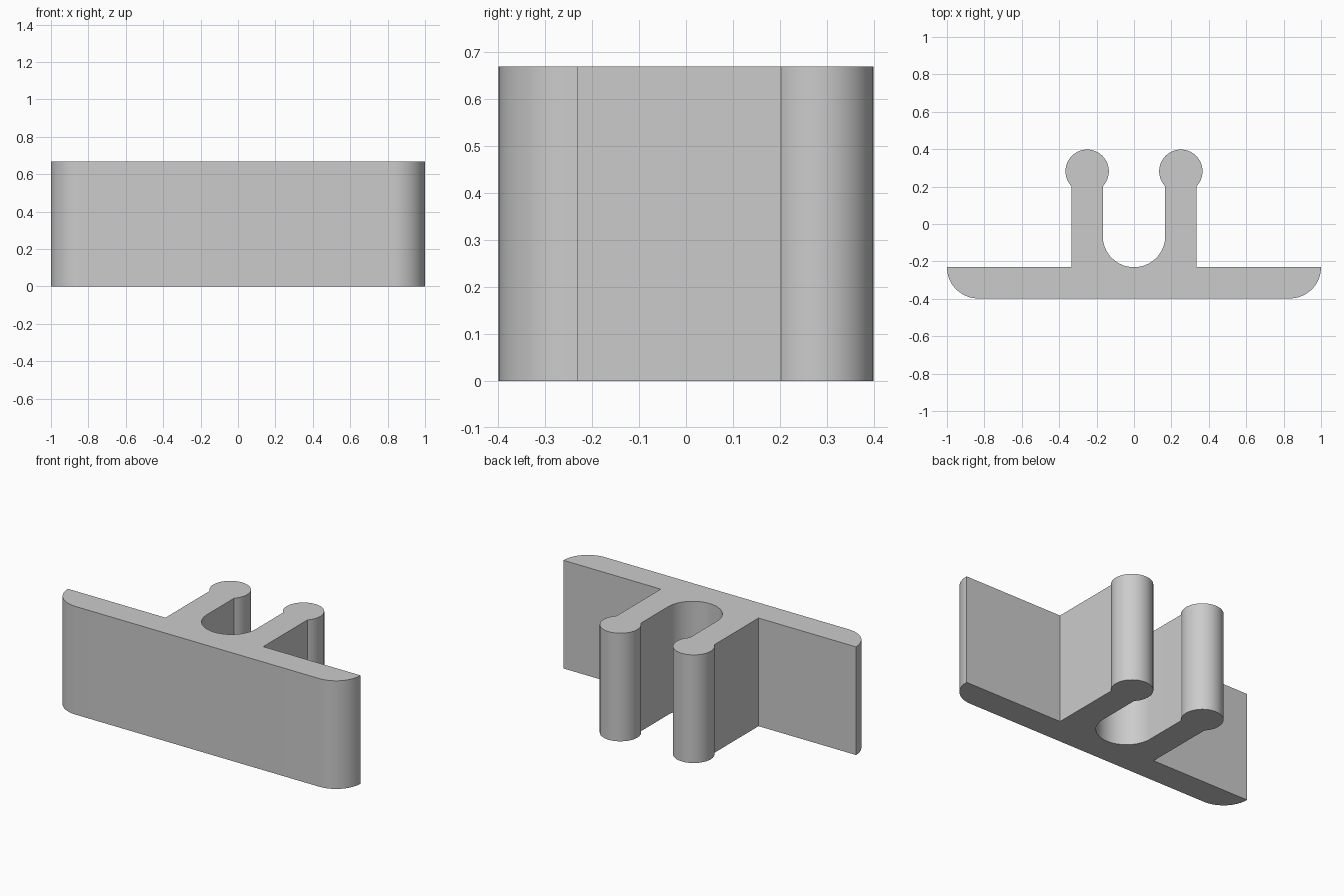
import bpy, bmesh
from math import sin, cos, radians, asin, degrees

cube = bpy.data.objects.get("Cube")
if cube:
    bpy.data.objects.remove(cube, do_unlink=True)

HEIGHT = 0.668
FRONT, BACK = -0.398, -0.231      # faces of the plate
CORNER = BACK - FRONT             # radius of the rounded plate ends
SLOT, LEG = 0.167, 0.334          # inner and outer x of a prong
BEAD = 0.116                      # radius of the prong tip
MID = (SLOT + LEG) / 2


def arc(cx, cy, r, start, end, steps):
    angles = [radians(start + (end - start) * i / steps) for i in range(steps + 1)]
    return [(cx + r * cos(a), cy + r * sin(a)) for a in angles]


# Half outline: plate end, prong with round tip, round slot bottom
neck = degrees(asin((LEG - SLOT) / 2 / BEAD))
half = arc(1 - CORNER, BACK, CORNER, -90, 0, 16)
half.append((LEG, BACK))
half += arc(MID, -FRONT - BEAD, BEAD, neck - 90, 270 - neck, 48)
half += arc(0, BACK + SLOT, SLOT, 0, -90, 20)
outline = half + [(-x, y) for x, y in reversed(half[:-1])]

# Extrude the outline upwards
bm = bmesh.new()
base = bm.faces.new([bm.verts.new((x, y, 0)) for x, y in outline])
top = bmesh.ops.extrude_face_region(bm, geom=[base], use_keep_orig=True)["geom"]
bmesh.ops.translate(bm, vec=(0, 0, HEIGHT),
                    verts=[g for g in top if isinstance(g, bmesh.types.BMVert)])
bmesh.ops.recalc_face_normals(bm, faces=bm.faces)
mesh = bpy.data.meshes.new("clip_profile")
bm.to_mesh(mesh)
bm.free()
clip = bpy.data.objects.new("clip_profile", mesh)
bpy.context.collection.objects.link(clip)

# Plain grey material
grey = bpy.data.materials.new("light_grey")
grey.use_nodes = True
color = (0.6, 0.6, 0.6, 1)
grey.diffuse_color = color
grey.node_tree.nodes["Principled BSDF"].inputs["Base Color"].default_value = color
mesh.materials.append(grey)

bpy.ops.object.select_all(action="DESELECT")
clip.select_set(True)
bpy.context.view_layer.objects.active = clip
bpy.ops.object.shade_smooth_by_angle(angle=radians(30))
